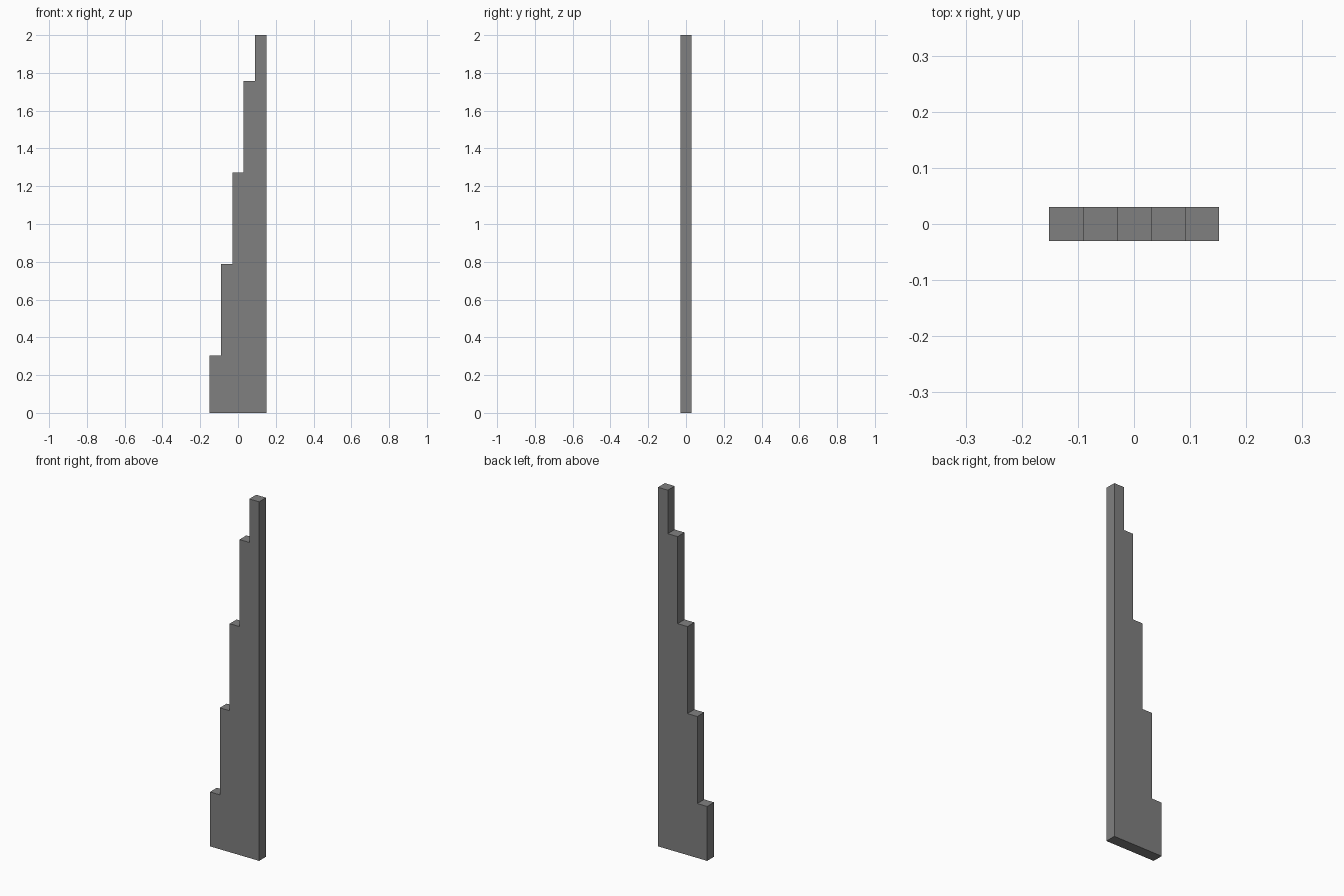
import bpy
import bmesh

cube = bpy.data.objects.get("Cube")
if cube:
    bpy.data.objects.remove(cube, do_unlink=True)

UNIT = 2 / 33                       # one step is a unit wide and a unit deep
STEP_HEIGHTS = [5, 13, 21, 29, 33]  # in units, from right to left

# Single flat colour
grey = bpy.data.materials.new("grey")
grey.use_nodes = True
colour = (0.216, 0.216, 0.216, 1)
grey.diffuse_color = colour
grey.node_tree.nodes["Principled BSDF"].inputs["Base Color"].default_value = colour

# Staircase outline in the xz plane
half_width = len(STEP_HEIGHTS) / 2
outline = [(-half_width, 0)]
for i, height in enumerate(STEP_HEIGHTS):
    outline += [(i - half_width, height), (i + 1 - half_width, height)]
outline.append((half_width, 0))

# Extrude the outline through the thickness
bm = bmesh.new()
front = bm.faces.new([bm.verts.new((x * UNIT, -UNIT / 2, z * UNIT)) for x, z in outline])
extruded = bmesh.ops.extrude_face_region(bm, geom=[front], use_keep_orig=True)
back_verts = [g for g in extruded["geom"] if isinstance(g, bmesh.types.BMVert)]
bmesh.ops.translate(bm, verts=back_verts, vec=(0, UNIT, 0))
bmesh.ops.recalc_face_normals(bm, faces=bm.faces)

mesh = bpy.data.meshes.new("stepped_panel")
bm.to_mesh(mesh)
bm.free()
mesh.materials.append(grey)
panel = bpy.data.objects.new("stepped_panel", mesh)
bpy.context.collection.objects.link(panel)
